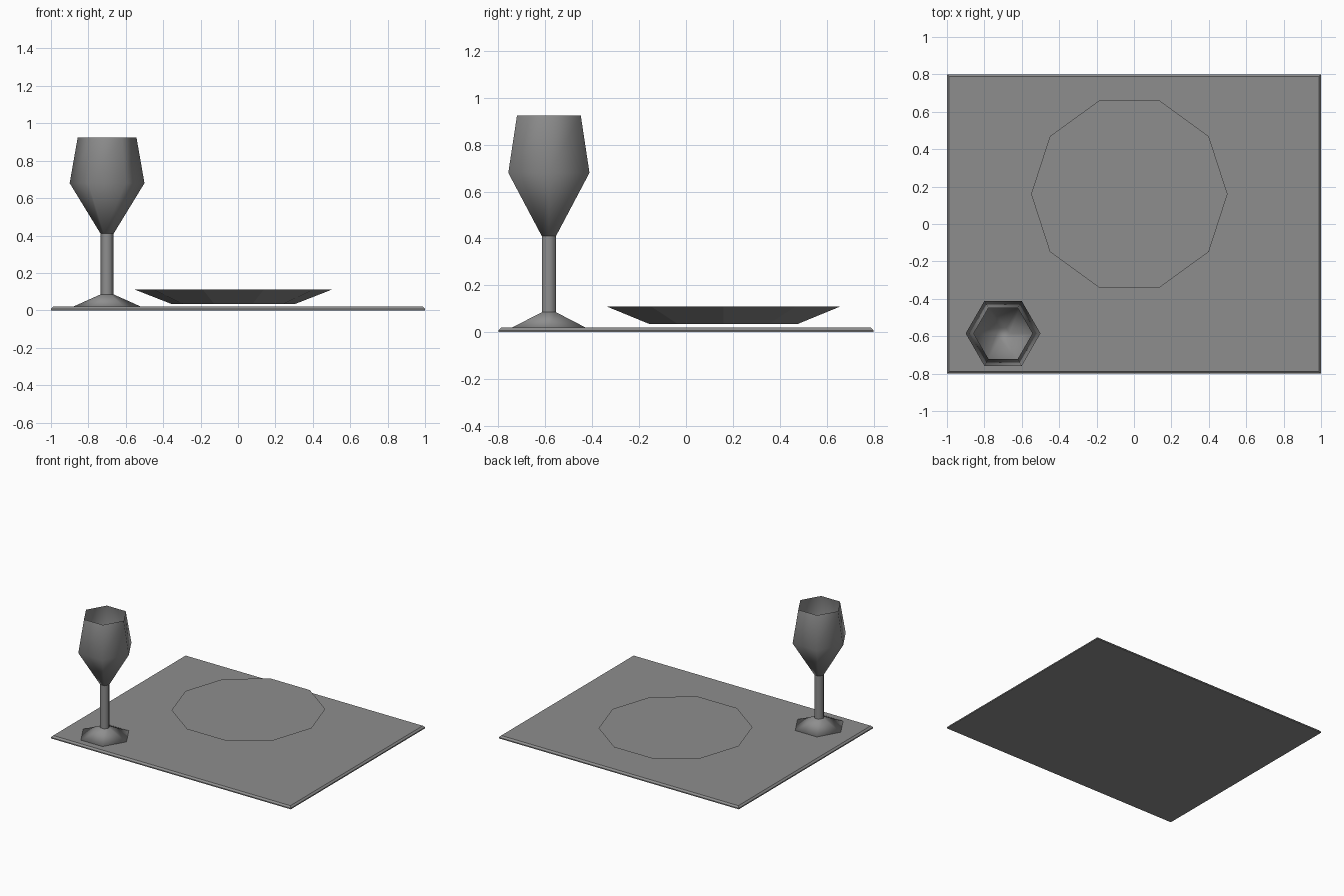
import bpy, bmesh
from math import cos, sin, tau, radians

cube = bpy.data.objects.get("Cube")
if cube:
    bpy.data.objects.remove(cube, do_unlink=True)

grey = bpy.data.materials.new("plain grey")
grey.use_nodes = True
GREY = (0.27, 0.27, 0.27, 1)
grey.diffuse_color = GREY
grey.node_tree.nodes["Principled BSDF"].inputs["Base Color"].default_value = GREY


def finish(name, bm, location, smooth):
    """Turn a bmesh into a coloured, shaded object."""
    mesh = bpy.data.meshes.new(name)
    for face in bm.faces:
        face.smooth = smooth
    bm.to_mesh(mesh)
    bm.free()
    mesh.materials.append(grey)
    obj = bpy.data.objects.new(name, mesh)
    obj.location = location
    bpy.context.collection.objects.link(obj)
    return obj


def turned(name, profile, sides, location, cap_bottom=False, cap_top=False, smooth=True):
    """Sweep a (radius, height) profile, listed bottom to top, round the z axis."""
    bm = bmesh.new()
    rings = [[bm.verts.new((r * cos(tau * i / sides), r * sin(tau * i / sides), z))
              for i in range(sides)] for r, z in profile]
    for low, high in zip(rings, rings[1:]):
        for i in range(sides):
            j = (i + 1) % sides
            bm.faces.new((low[i], low[j], high[j], high[i]))
    if cap_bottom:
        bm.faces.new(rings[0][::-1])
    if cap_top:
        bm.faces.new(rings[-1])
    return finish(name, bm, location, smooth)


# Placemat: thin slab with a chamfered upper edge
bm = bmesh.new()
bmesh.ops.create_cube(bm, size=1)
for v in bm.verts:
    v.co.x *= 2
    v.co.y *= 1.6
    v.co.z = (v.co.z + 0.5) * 0.02
rim = [e for e in bm.edges if all(v.co.z > 0.01 for v in e.verts)]
bmesh.ops.bevel(bm, geom=rim, offset=0.012, segments=1, affect='EDGES')
finish("placemat", bm, (0, 0, 0), False)

# Plate: ten-sided, flared and flat on top
turned("plate", [(0.333, 0.035), (0.525, 0.11)], 10, (-0.025, 0.16, 0),
       cap_bottom=True, cap_top=True, smooth=False)

# Goblet: six-sided foot and stem with an open bowl
spot = (-0.7, -0.585, 0)
turned("goblet_foot", [(0.185, 0.018), (0.035, 0.085)], 6, spot, cap_bottom=True)
turned("goblet_stem", [(0.035, 0.08), (0.035, 0.41)], 6, spot)
turned("goblet_bowl", [(0.035, 0.41), (0.2, 0.68), (0.157, 0.925)], 6, spot, cap_bottom=True)
